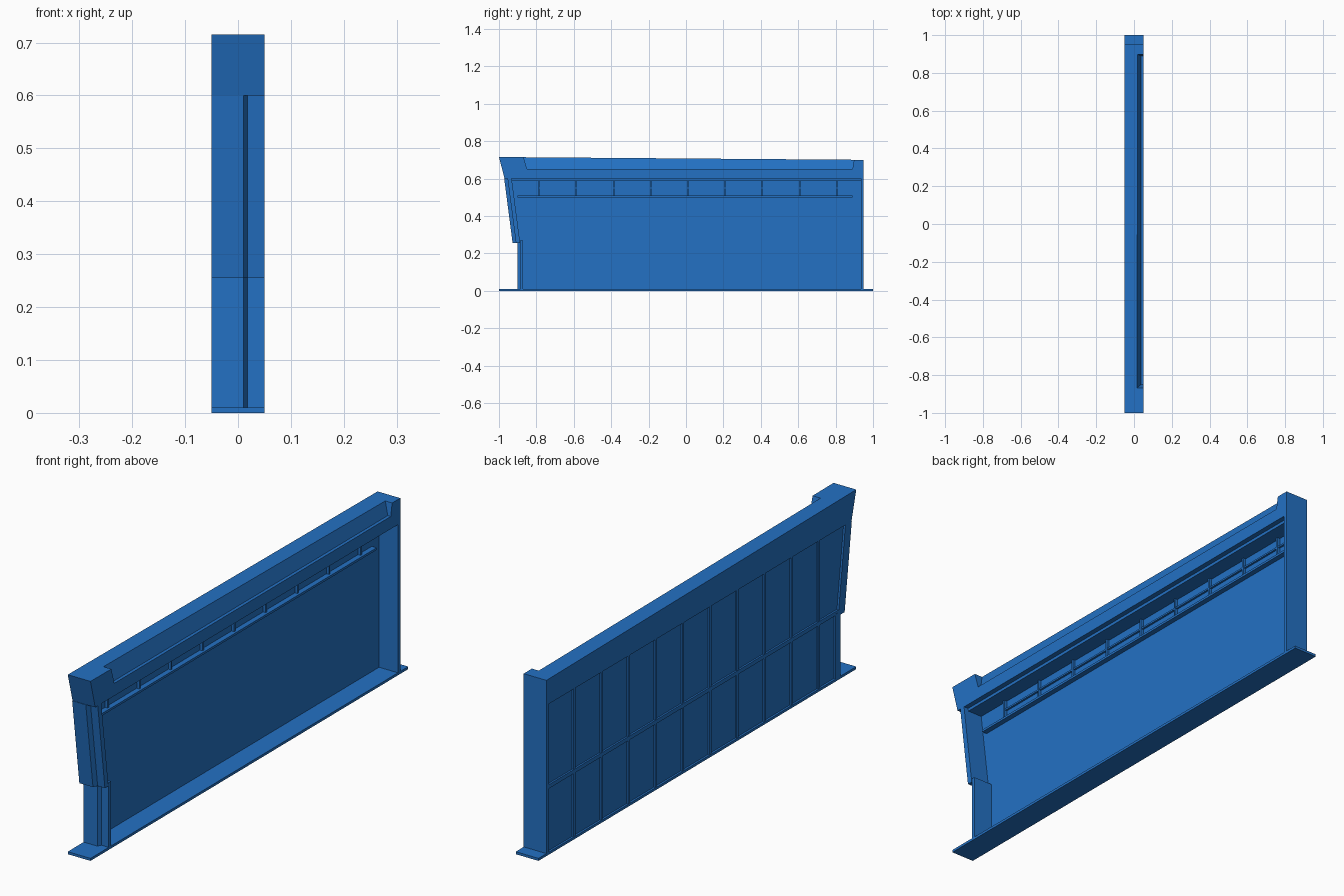
import bpy, bmesh

if "Cube" in bpy.data.objects:
    bpy.data.objects.remove(bpy.data.objects["Cube"], do_unlink=True)

BLUE = (0.017, 0.165, 0.55, 1.0)
blue = bpy.data.materials.new("painted_blue")
blue.use_nodes = True
blue.diffuse_color = BLUE
blue.node_tree.nodes["Principled BSDF"].inputs["Base Color"].default_value = BLUE


def loft(name, lower, upper):
    """Solid between two matching loops of points."""
    bm = bmesh.new()
    a = [bm.verts.new(p) for p in lower]
    b = [bm.verts.new(p) for p in upper]
    bm.faces.new(a)
    bm.faces.new(b)
    n = len(a)
    for i in range(n):
        j = (i + 1) % n
        bm.faces.new((a[i], a[j], b[j], b[i]))
    bmesh.ops.recalc_face_normals(bm, faces=bm.faces)
    mesh = bpy.data.meshes.new(name)
    bm.to_mesh(mesh)
    bm.free()
    mesh.materials.append(blue)
    ob = bpy.data.objects.new(name, mesh)
    bpy.context.collection.objects.link(ob)
    return ob


def rect(x0, x1, y0, y1, z):
    return [(x0, y0, z), (x1, y0, z), (x1, y1, z), (x0, y1, z)]


def box(name, x0, x1, y0, y1, z0, z1):
    return loft(name, rect(x0, x1, y0, y1, z0), rect(x0, x1, y0, y1, z1))


def side_profile(name, x0, x1, outline):
    return loft(name, [(x0, y, z) for y, z in outline], [(x1, y, z) for y, z in outline])


def column(name, y0, z0, y1, z1, step, depth):
    """Stepped front column, leaning from y0 to y1."""
    plan = [(-0.05, 0), (0.01, 0), (0.018, step), (0.05, step), (0.05, depth), (-0.05, depth)]
    return loft(name, [(x, y0 + d, z0) for x, d in plan], [(x, y1 + d, z1) for x, d in plan])


# Base plate and rear post
box("base_plate", -0.05, 0.05, -1, 1, 0, 0.01)
box("rear_post", -0.05, 0.05, 0.935, 0.95, 0.01, 0.6)

# Front columns: upright below, leaning forward above
column("lower_front_column", -0.9, 0.01, -0.9, 0.268, 0.015, 0.029)
column("upper_front_column", -0.927, 0.255, -0.972, 0.6, 0.018, 0.04)

# Header beam with a long sloped recess cut in one side
header = side_profile("header_beam", -0.05, 0.05,
                      [(-0.97, 0.6), (0.95, 0.6), (0.95, 0.7), (-1, 0.715)])
cutter = loft("recess_cutter", rect(0.037, 0.09, -0.85, 0.89, 0.65),
              rect(0.013, 0.09, -0.87, 0.902, 0.72))
cutter.hide_render = True
cut = header.modifiers.new("recess", "BOOLEAN")
cut.operation = "DIFFERENCE"
cut.solver = "EXACT"
cut.object = cutter
bpy.context.view_layer.objects.active = header
bpy.ops.object.modifier_apply(modifier=cut.name)
bpy.data.objects.remove(cutter, do_unlink=True)

# Thin wall panel
side_profile("wall_panel", -0.042, -0.033,
             [(-0.89, 0.01), (0.94, 0.01), (0.94, 0.6), (-0.95, 0.6), (-0.905, 0.26), (-0.89, 0.26)])

# Inner rails, shelf and small uprights
box("top_rail", -0.033, 0.03, -0.94, 0.935, 0.588, 0.6)
box("middle_rail", -0.033, -0.025, -0.785, 0.935, 0.546, 0.553)
box("shelf", -0.033, -0.012, -0.9, 0.89, 0.5, 0.509)
for i in range(9):
    y = -0.785 + i * 0.199
    box(f"shelf_upright_{i + 1}", -0.033, -0.022, y - 0.004, y + 0.004, 0.509, 0.588)

# Outer framing: middle rail and evenly spaced studs
box("outer_rail", -0.049, -0.042, -0.89, 0.935, 0.262, 0.278)
for i in range(10):
    y = 0.77 - i * 0.171
    box(f"outer_stud_{i + 1}", -0.048, -0.042, y - 0.006, y + 0.006, 0.01, 0.6)
